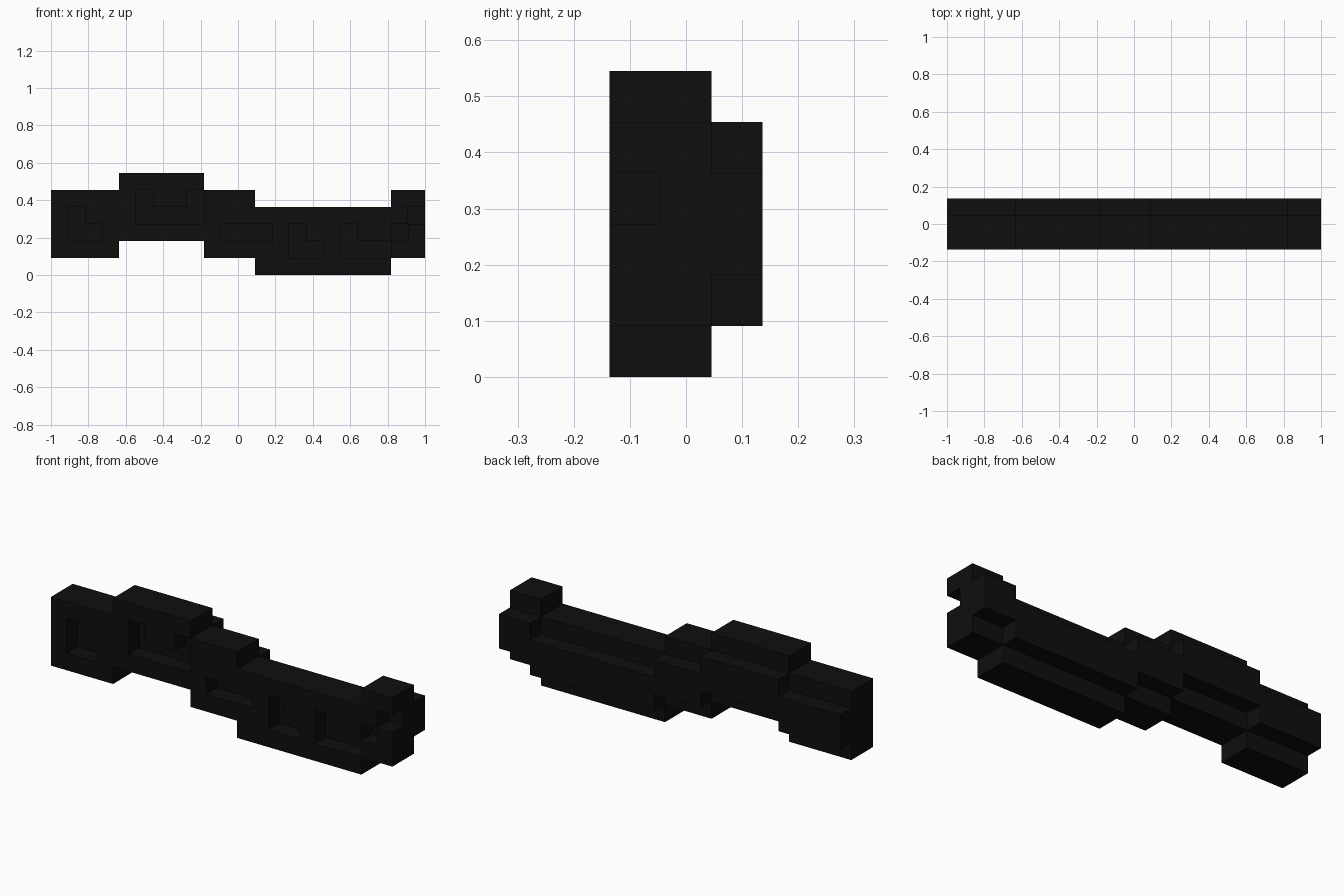
import bpy, bmesh
from mathutils import Vector

if "Cube" in bpy.data.objects:
    bpy.data.objects.remove(bpy.data.objects["Cube"])

V = 1 / 11                      # size of one block
X0, Y0 = -11 * V, -1.5 * V      # front left corner

# Wavy bar: (first column, end column, base row), each section 4 blocks tall
SECTIONS = [(0, 4, 1), (4, 9, 2), (9, 12, 1), (12, 20, 0), (20, 22, 1)]

# Shallow one-block recesses in the front layer (column, row)
RECESSES = {(1, 3), (1, 2), (2, 2),
            (5, 4), (5, 3), (6, 3), (7, 3), (8, 3), (8, 4),
            (10, 2), (11, 2), (12, 2),
            (14, 2), (14, 1), (15, 1),
            (17, 2), (17, 1), (18, 1), (19, 1), (20, 2), (21, 3)}

cells = set()
for a, b, base in SECTIONS:
    for i in range(a, b):
        # main body, two blocks deep
        for k in range(base, base + 4):
            cells.add((i, 1, k))
            if (i, k) not in RECESSES:
                cells.add((i, 0, k))
        # narrower rib along the back
        for k in (base + 1, base + 2):
            cells.add((i, 2, k))

# Skin: one square wherever a block meets open air
bm = bmesh.new()
for c in sorted(cells):
    for axis in range(3):
        for side in (0, 1):
            n = list(c)
            n[axis] += 2 * side - 1
            if tuple(n) in cells:
                continue
            u, w = (axis + 1) % 3, (axis + 2) % 3
            ring = []
            for du, dw in ((0, 0), (1, 0), (1, 1), (0, 1)):
                p = Vector(c)
                p[axis] += side
                p[u] += du
                p[w] += dw
                ring.append(bm.verts.new(p * V + Vector((X0, Y0, 0))))
            bm.faces.new(ring if side else ring[::-1])
bmesh.ops.remove_doubles(bm, verts=bm.verts, dist=1e-4)
bmesh.ops.dissolve_limit(bm, angle_limit=0.01, verts=bm.verts, edges=bm.edges)

mesh = bpy.data.meshes.new("wavy_block_bar")
bm.to_mesh(mesh)
bm.free()
bar = bpy.data.objects.new("wavy_block_bar", mesh)
bpy.context.collection.objects.link(bar)

# Single near-black colour
black = bpy.data.materials.new("near black")
black.diffuse_color = (0.0045, 0.0045, 0.0045, 1)
black.use_nodes = True
black.node_tree.nodes["Principled BSDF"].inputs["Base Color"].default_value = black.diffuse_color
mesh.materials.append(black)
